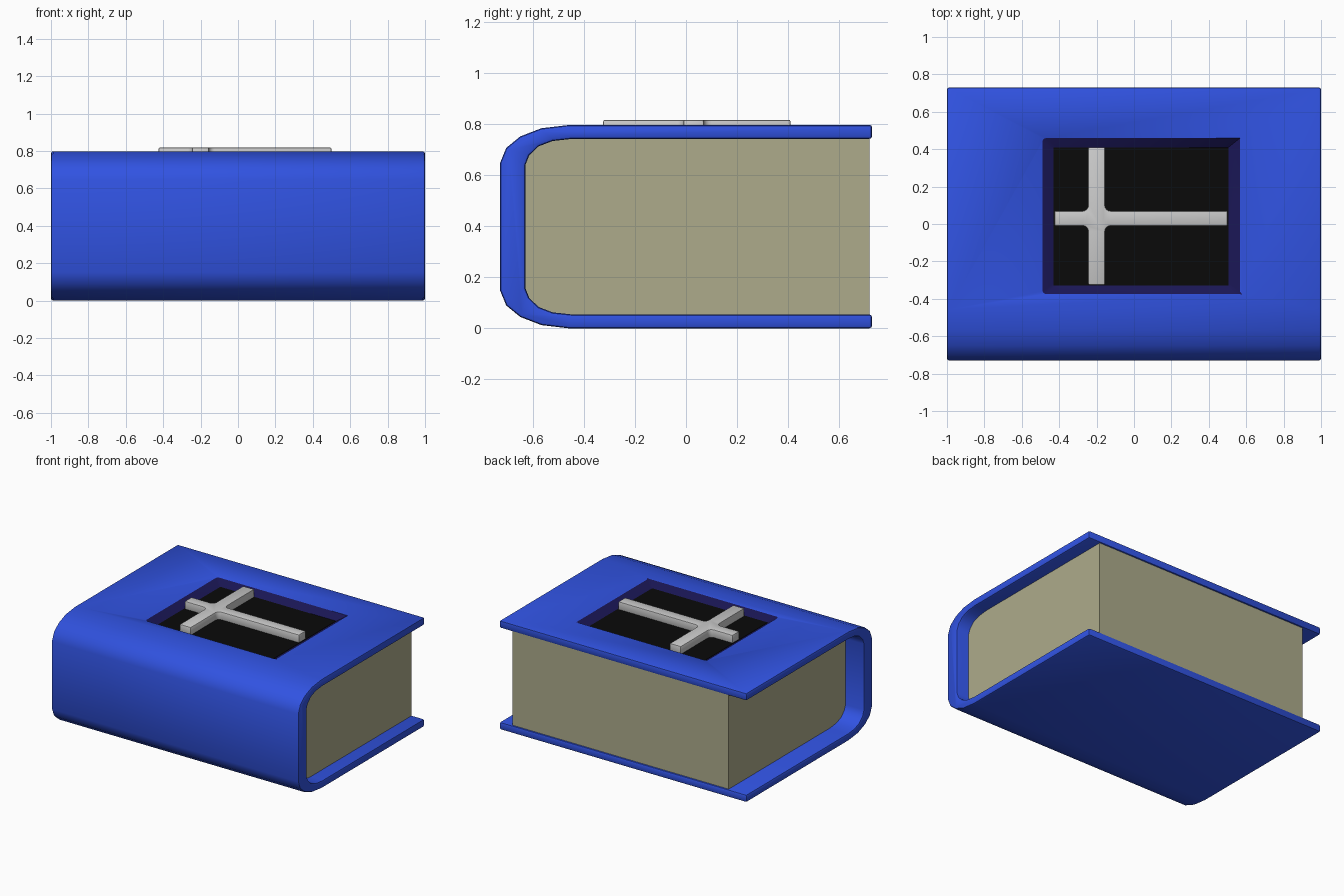
import bpy, bmesh
from math import cos, sin, radians

if "Cube" in bpy.data.objects:
    bpy.data.objects.remove(bpy.data.objects["Cube"])


def material(name, rgb):
    m = bpy.data.materials.new(name)
    m.diffuse_color = (*rgb, 1)
    m.use_nodes = True
    m.node_tree.nodes["Principled BSDF"].inputs["Base Color"].default_value = m.diffuse_color
    return m


BLUE = material("cover_blue", (0.03, 0.085, 0.75))
NAVY = material("recess_navy", (0.01, 0.008, 0.09))
BLACK = material("inlay_black", (0.003, 0.003, 0.003))
PAPER = material("paper", (0.42, 0.41, 0.26))


def loft(name, bottom, top, mat=None):
    """Solid between two matching 3D outlines."""
    bm = bmesh.new()
    a = [bm.verts.new(p) for p in bottom]
    b = [bm.verts.new(p) for p in top]
    bm.faces.new(a)
    bm.faces.new(b)
    n = len(a)
    for i in range(n):
        j = (i + 1) % n
        bm.faces.new((a[i], a[j], b[j], b[i]))
    bmesh.ops.recalc_face_normals(bm, faces=bm.faces)
    me = bpy.data.meshes.new(name)
    bm.to_mesh(me)
    bm.free()
    ob = bpy.data.objects.new(name, me)
    bpy.context.collection.objects.link(ob)
    if mat:
        me.materials.append(mat)
    return ob


def along_x(name, outline, x0, x1, mat):
    return loft(name, [(x0, *p) for p in outline], [(x1, *p) for p in outline], mat)


def rect(x0, x1, y0, y1, z):
    return [(x0, y0, z), (x1, y0, z), (x1, y1, z), (x0, y1, z)]


def bevel(ob, width):
    m = ob.modifiers.new("bevel", 'BEVEL')
    m.width, m.segments = width, 2
    m.limit_method, m.angle_limit = 'ANGLE', radians(50)


def smooth(ob):
    bpy.ops.object.select_all(action='DESELECT')
    bpy.context.view_layer.objects.active = ob
    ob.select_set(True)
    for m in list(ob.modifiers):
        bpy.ops.object.modifier_apply(modifier=m.name)
    bpy.ops.object.shade_smooth_by_angle(angle=radians(35))


def full(half):
    """Mirror an upper half profile about mid height."""
    return half + [(y, 0.798 - z) for y, z in reversed(half)]


outer = full([(0.73, 0.798), (-0.457, 0.798), (-0.567, 0.785), (-0.65, 0.753),
              (-0.705, 0.708), (-0.73, 0.647)])
inner = full([(0.73, 0.743), (-0.45, 0.743), (-0.523, 0.735), (-0.578, 0.714),
              (-0.615, 0.678), (-0.63, 0.64)])

# Wrap-around cover with a sloped recess
cover = along_x("cover", outer + inner[::-1], -1, 1, BLUE)
cutter = loft("recess_cutter", rect(-0.43, 0.505, -0.33, 0.41, 0.758),
              rect(-0.55, 0.63, -0.42, 0.51, 0.84), NAVY)
cutter.hide_render = True
cut = cover.modifiers.new("recess", 'BOOLEAN')
cut.operation, cut.solver, cut.object = 'DIFFERENCE', 'EXACT', cutter
cut.material_mode = 'TRANSFER'
bevel(cover, 0.012)
smooth(cover)
bpy.data.objects.remove(cutter)

# Page block
pages = [(min(y, 0.72), z) for y, z in inner]
smooth(along_x("page_block", pages, -0.85, 0.9, PAPER))

# Dark panel in the recess
loft("recess_panel", rect(-0.43, 0.505, -0.33, 0.41, 0.75),
     rect(-0.43, 0.505, -0.33, 0.41, 0.761), BLACK)

# Raised cross with rounded inner corners
x0, x1, y0, y1, r = -0.245, -0.155, -0.01, 0.07, 0.03
arms = [[(0.5, y0), (0.5, y1)], [(x1, 0.41), (x0, 0.41)],
        [(-0.425, y1), (-0.425, y0)], [(x0, -0.325), (x1, -0.325)]]
corners = [(x1 + r, y1 + r), (x0 - r, y1 + r), (x0 - r, y0 - r), (x1 + r, y0 - r)]
shape = []
for i, (arm, (cx, cy)) in enumerate(zip(arms, corners)):
    shape += arm
    for k in range(5):
        t = radians(-90 + 90 * i - 22.5 * k)
        shape.append((cx + r * cos(t), cy + r * sin(t)))
cross = loft("raised_cross", [(*p, 0.755) for p in shape], [(*p, 0.818) for p in shape])
bevel(cross, 0.007)
smooth(cross)
